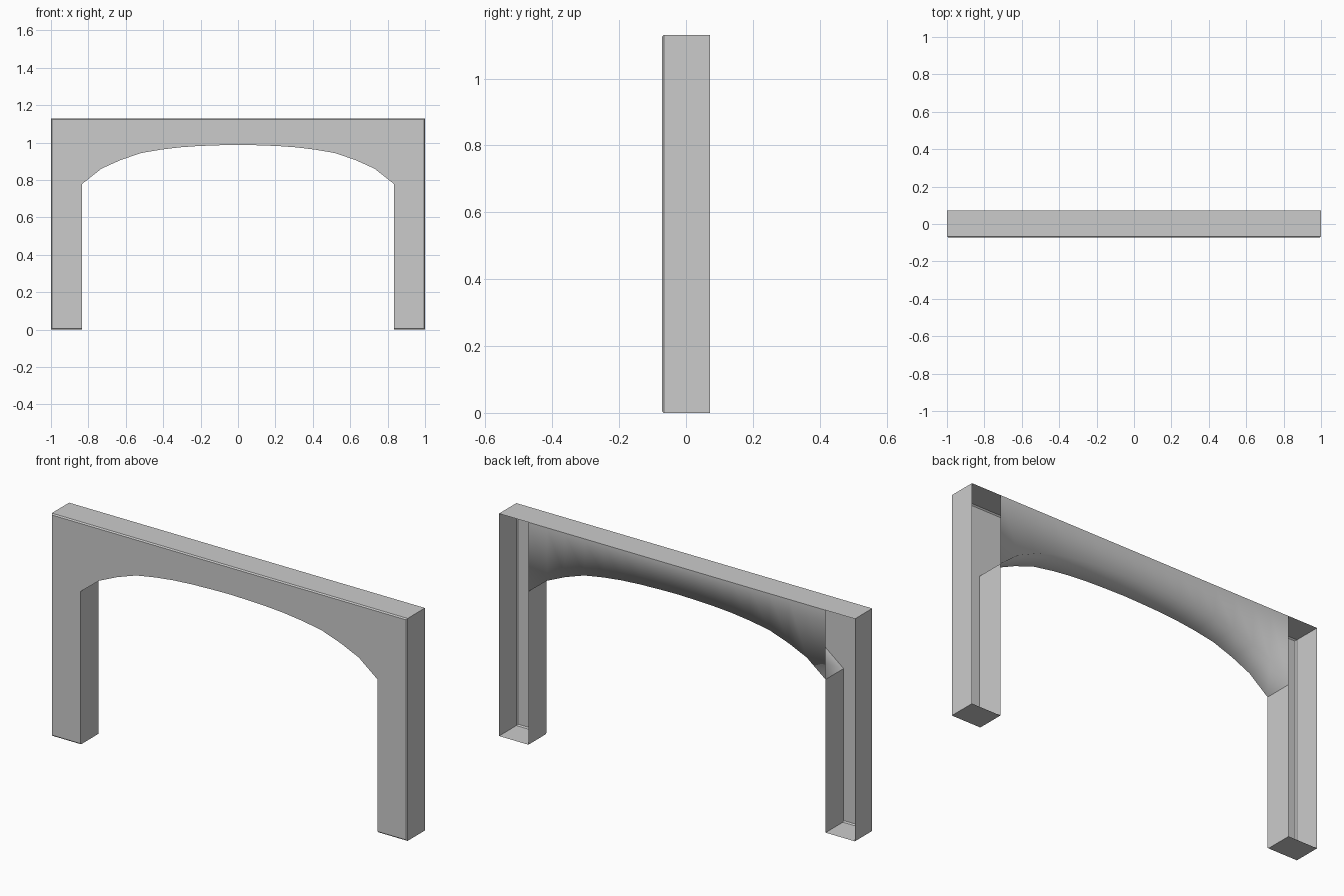
import bpy

if "Cube" in bpy.data.objects:
    bpy.data.objects.remove(bpy.data.objects["Cube"])

D = 0.0725      # half depth
TOP = 1.13      # overall height
C = 0.006       # chamfer on the outer front edge

# Soffit curve, right half mirrored to the left
half = [(0.835, 0.778), (0.73, 0.861), (0.63, 0.906), (0.52, 0.944),
        (0.41, 0.963), (0.31, 0.975), (0.21, 0.982), (0.1, 0.986)]
arch = [(-x, z) for x, z in half] + [(0, 0.988)] + half[::-1]


def make(name, verts, faces, smooth=False):
    mesh = bpy.data.meshes.new(name)
    mesh.from_pydata(verts, [], faces)
    mesh.polygons.foreach_set("use_smooth", [smooth] * len(faces))
    mesh.update()
    ob = bpy.data.objects.new(name, mesh)
    bpy.context.collection.objects.link(ob)
    return ob


def inset(x, z):
    x = x * (1 - C) if abs(x) == 1 else x
    return x, min(max(z, C), TOP - C)


# Front panel with chamfered rim, leg walls, feet and top, open at the back
outline = [(-1, 0), (-0.835, 0)] + arch + [(0.835, 0), (1, 0), (1, TOP), (-1, TOP)]
n = len(outline)
verts = []
for x, z in outline:
    ix, iz = inset(x, z)
    verts.append((ix, -D, iz))
verts += [(x, -D + C, z) for x, z in outline]
verts += [(x, D, z) for x, z in outline]
faces = [tuple(range(n))]
first, last = 2, 2 + len(arch) - 1      # outline range covered by the soffit
for i in range(n):
    if first <= i < last:
        continue
    j = (i + 1) % n
    for a, b in ((0, n), (n, 2 * n)):
        faces.append((a + i, b + i, b + j, a + j))
make("front_and_leg_casing", verts, faces)

# Soffit and back plate share their edge so the shading blends across it
m = len(arch)
verts = ([(x, -D, z) for x, z in arch] + [(x, D, z) for x, z in arch]
         + [(x, D, TOP) for x, z in arch])
faces = []
for i in range(m - 1):
    for a, b in ((0, m), (m, 2 * m)):
        faces.append((a + i, b + i, b + i + 1, a + i + 1))
make("arch_soffit_and_back", verts, faces, smooth=True)
